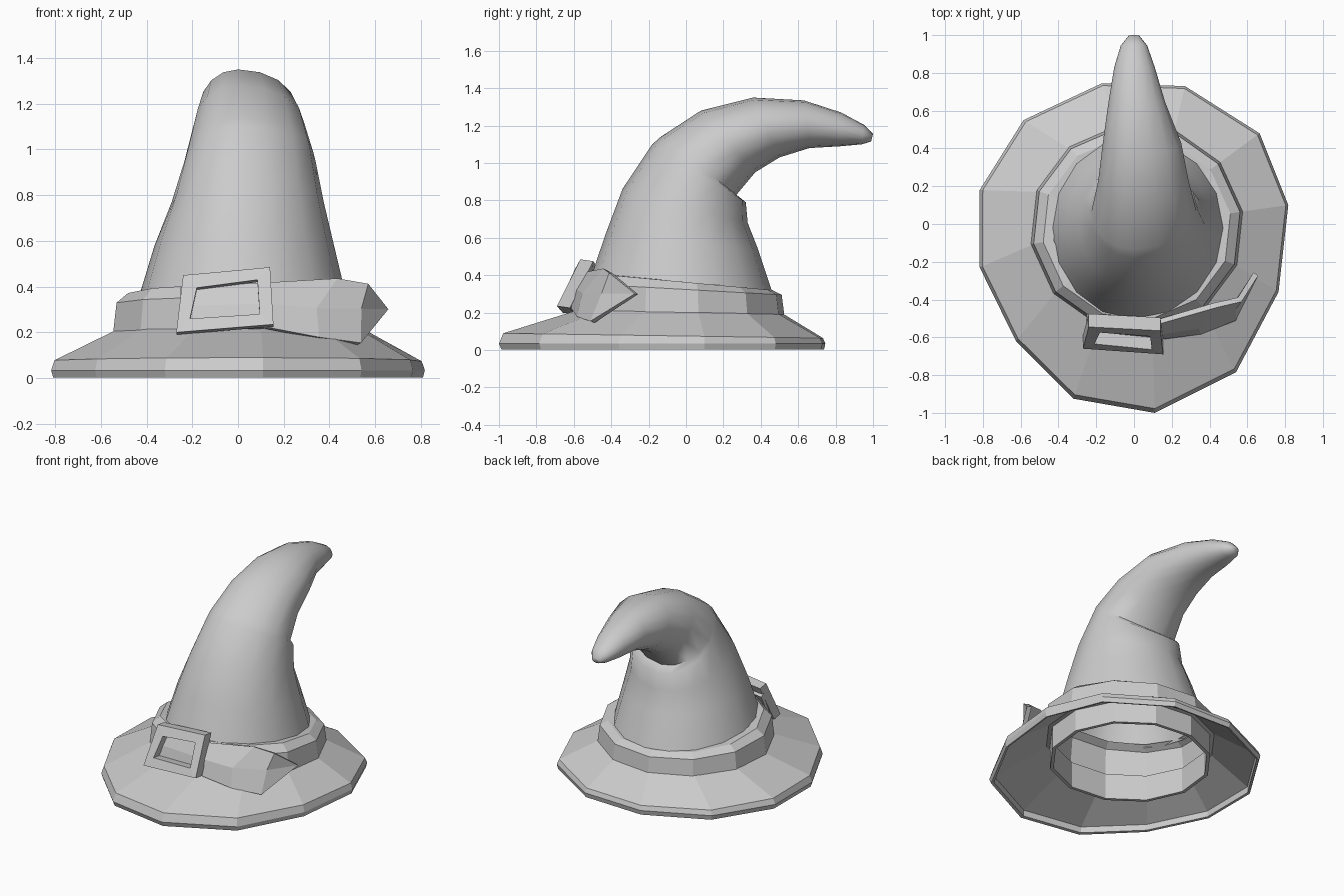
import bpy, bmesh
from math import sin, cos, tau, radians
from mathutils import Vector

if "Cube" in bpy.data.objects:
    bpy.data.objects.remove(bpy.data.objects["Cube"])


def make(name, verts, faces):
    me = bpy.data.meshes.new(name)
    me.from_pydata([tuple(v) for v in verts], [], faces)
    bm = bmesh.new()
    bm.from_mesh(me)
    bmesh.ops.recalc_face_normals(bm, faces=bm.faces)
    bm.to_mesh(me)
    bm.free()
    ob = bpy.data.objects.new(name, me)
    bpy.context.collection.objects.link(ob)
    return ob


def loft(name, rings, wrap=False, cap_end=False):
    """Skin a list of equal-length closed rings; wrap joins last to first."""
    n, m = len(rings[0]), len(rings)
    faces = [(i * n + j, i * n + (j + 1) % n,
              (i + 1) % m * n + (j + 1) % n, (i + 1) % m * n + j)
             for i in range(m if wrap else m - 1) for j in range(n)]
    if cap_end:
        faces.append(tuple(range((m - 1) * n, m * n)))
    return make(name, [v for r in rings for v in r], faces)


# Hat band and the inner lining below it
def band_ring(r, z, tilt):
    return [(.015 + .57 * r * cos(a), -.02 + .555 * r * sin(a), z - tilt * sin(a))
            for a in (radians(9) + tau * k / 12 for k in range(12))]


loft("hat_band", [band_ring(.90, .17, .01), band_ring(1, .18, .012),
                  band_ring(.97, .325, .03), band_ring(.88, .365, .045),
                  band_ring(.78, .365, .045), band_ring(.87, .335, .045)], wrap=True)
loft("inner_lining", [band_ring(.92, .02, 0), band_ring(.92, .19, .01),
                      band_ring(.88, .19, .01), band_ring(.88, .02, 0)], wrap=True)

# Brim: uneven twelve-sided rim with a lip, sloping up to the band
RIM = [(.817, .10), (.665, .48), (.27, .73), (-.17, .745), (-.585, .55), (-.817, .18),
       (-.817, -.23), (-.625, -.62), (-.32, -.925), (.11, -1.0), (.54, -.785), (.765, -.36)]


def brim_ring(t, z, tilt=0):
    ring = []
    for inner, rim in zip(band_ring(.95, 0, 0), RIM):
        p = Vector(inner[:2]).lerp(Vector(rim), t)
        ring.append((p.x, p.y, z - tilt * p.y))
    return ring


loft("brim", [brim_ring(0, .215, .02), brim_ring(.95, .075, .015), brim_ring(1, .034),
              brim_ring(.97, .002), brim_ring(.92, .005), brim_ring(.91, .045),
              brim_ring(0, .18, .02)], wrap=True)

# Crown: cross-sections as front (y, z), back (y, z), left and right half-width
SECTIONS = [
    (-.505, .40, .465, .30, .435, .475), (-.43, .62, .385, .54, .365, .42),
    (-.34, .86, .33, .68, .29, .375),
    (-.18, 1.10, .32, .79, .235, .34), (-.135, 1.14, .27, .83, .225, .33),
    (.08, 1.28, .37, .95, .19, .29), (.36, 1.35, .50, 1.03, .165, .25),
    (.63, 1.335, .66, 1.08, .135, .165), (.83, 1.27, .83, 1.09, .105, .11),
    (.95, 1.205, .94, 1.10, .07, .07), (1.0, 1.155, .99, 1.115, .03, .03)]
N = 16
rings = []
for fy, fz, by, bz, left, right in SECTIONS:
    ring = []
    for k in range(N):
        a = tau * k / N
        t = (1 + sin(a)) / 2
        ring.append(((right if cos(a) > 0 else left) * cos(a),
                     fy + (by - fy) * t, fz + (bz - fz) * t))
    rings.append(ring)
crown = loft("crown", rings, cap_end=True)
bpy.context.view_layer.objects.active = crown
crown.select_set(True)
bpy.ops.object.shade_smooth_by_angle(angle=radians(60))
crown.select_set(False)

# Buckle: tilted rectangular frame
outer = [Vector(p) for p in ((-.27, -.66, .20), (-.24, -.545, .45),
                             (.14, -.565, .485), (.155, -.69, .235))]
inner = [Vector(p) for p in ((-.21, -.635, .26), (-.18, -.575, .395),
                             (.085, -.595, .43), (.095, -.665, .28))]
back = Vector((0, .07, -.01))
loft("buckle", [outer, inner, [p + back for p in inner], [p + back for p in outer]], wrap=True)

# Strap tail: bent strip flaring out to a point
tail = [(-.25, -.56, .215), (-.25, -.53, .31), (-.25, -.49, .39),
        (.12, -.60, .22), (.12, -.575, .32), (.12, -.52, .41),
        (.35, -.57, .175), (.34, -.54, .30), (.43, -.43, .43),
        (.53, -.50, .15), (.53, -.44, .30), (.56, -.40, .41), (.645, -.265, .30)]
faces = [(3 * c + r, 3 * c + 3 + r, 3 * c + 4 + r, 3 * c + 1 + r)
         for c in range(3) for r in range(2)] + [(9, 12, 10), (10, 12, 11)]
strap = make("strap_tail", tail, faces)
sol = strap.modifiers.new("thickness", 'SOLIDIFY')
sol.thickness = .03
sol.offset = 0
